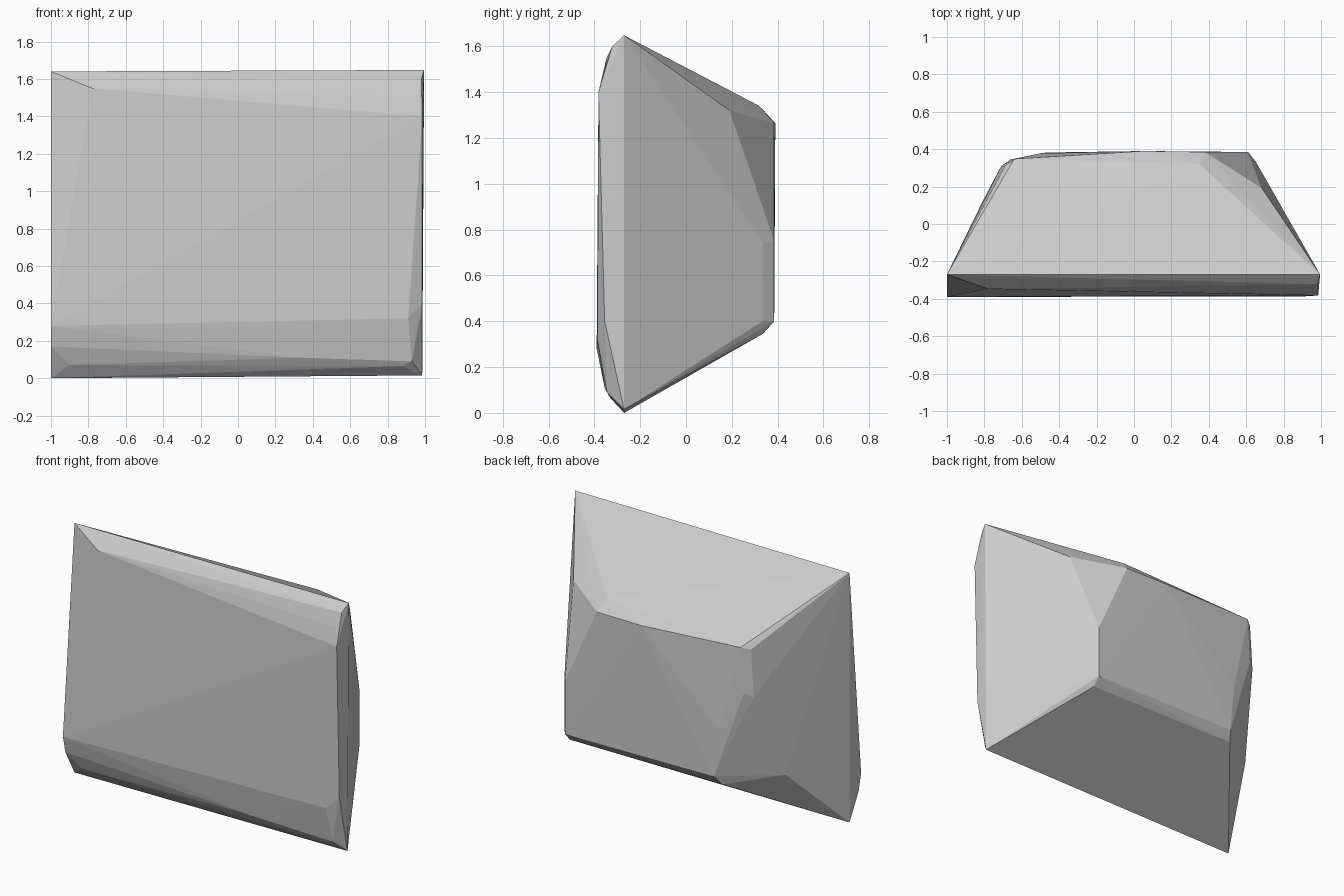
import bpy
import bmesh

# Wide rim: the largest outline of the block
rim = [(-1, -0.27, 0), (0.985, -0.27, 0.015), (-1, -0.27, 1.64), (0.995, -0.27, 1.648)]

# Front panel with its rounded-off lower and upper edges
front = [
    (-1, -0.39, 0.28), (0.91, -0.387, 0.32), (0.985, -0.382, 1.40),
    (-1, -0.365, 0.17), (0.985, -0.355, 0.40), (0.93, -0.345, 0.09),
    (-0.9, -0.325, 0.07), (0.33, -0.355, 0.11), (0.88, -0.33, 0.065),
    (-0.78, -0.347, 1.55), (0.96, -0.353, 1.51), (0.98, -0.322, 1.60),
]

# Smaller back face, its narrow bevels and the cut upper corner
back = [
    (0.05, 0.39, 1.265), (0.38, 0.385, 1.265), (0.61, 0.385, 0.75),
    (0.61, 0.385, 0.40), (-0.47, 0.382, 0.41), (-0.64, 0.348, 1.29),
    (-0.66, 0.345, 0.99), (-0.5, 0.378, 0.72), (0.35, 0.32, 1.34),
    (0.65, 0.335, 0.74), (0.65, 0.335, 0.40), (0.685, 0.19, 1.32),
    (0.61, 0.335, 0.345), (-0.5, 0.34, 0.35),
    (-0.69, 0.31, 1.275), (-0.71, 0.31, 0.97), (-0.81, 0.12, 0.41),
]

# Wrap all the corners in one convex faceted block
bm = bmesh.new()
for p in rim + front + back:
    bm.verts.new(p)
hull = bmesh.ops.convex_hull(bm, input=bm.verts)
loose = [v for v in bm.verts if not v.link_faces]
bmesh.ops.delete(bm, geom=loose, context='VERTS')
bmesh.ops.recalc_face_normals(bm, faces=bm.faces)

mesh = bpy.data.meshes.new("faceted_block")
bm.to_mesh(mesh)
bm.free()
block = bpy.data.objects.new("faceted_block", mesh)
bpy.context.collection.objects.link(block)
